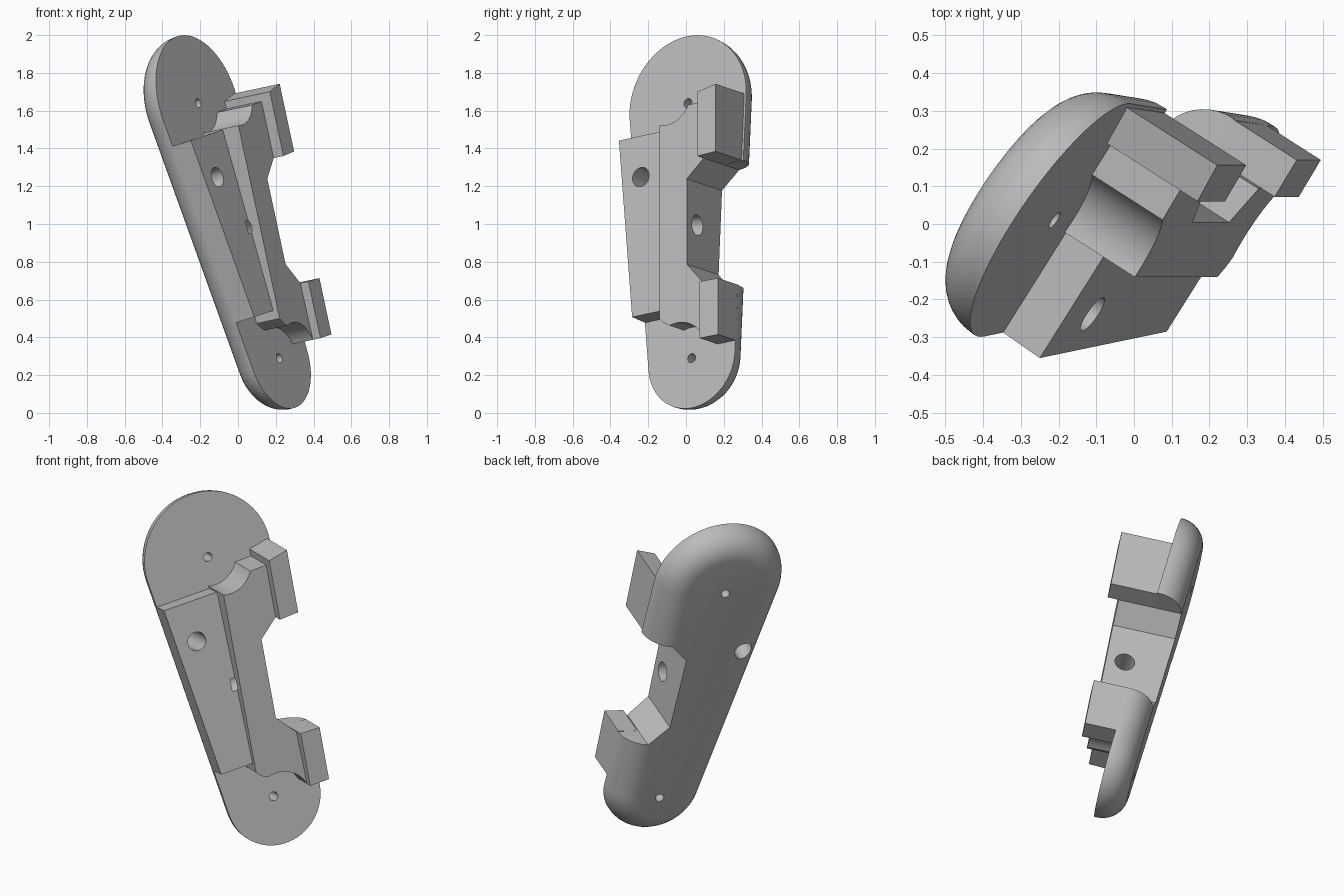
import bpy, bmesh
from math import sin, cos, asin, pi, radians
from mathutils import Matrix, Vector

cube = bpy.data.objects.get("Cube")
if cube:
    bpy.data.objects.remove(cube, do_unlink=True)

grey = bpy.data.materials.new("light_grey")
grey.use_nodes = True
grey.diffuse_color = (0.5, 0.5, 0.5, 1)
grey.node_tree.nodes["Principled BSDF"].inputs["Base Color"].default_value = (0.5, 0.5, 0.5, 1)

# Tilted frames: local x across, y along the arm, z out of the front face
ORIGIN = Vector((-0.21, 0.01, 1.64))


def frame(along, out):
    y = Vector(along).normalized()
    x = y.cross(Vector(out)).normalized()
    z = x.cross(y)
    m = Matrix((x, y, z)).transposed().to_4x4()
    m.translation = ORIGIN
    return m


PLATE = frame((-0.303, -0.014, 0.953), (0.795, -0.553, 0.245))
BLOCK = frame((-0.209, 0, 0.978), (0.83, -0.53, 0.177))
TO_PLATE = PLATE.inverted() @ BLOCK
R_TOP, R_LOW, LENGTH = 0.371, 0.275, 1.417
SLOPE = asin((R_TOP - R_LOW) / LENGTH)


def loft(name, rings, matrix):
    """Skin a stack of equal rings and cap both ends."""
    bm = bmesh.new()
    loops = [[bm.verts.new(matrix @ Vector(p)) for p in ring] for ring in rings]
    n = len(loops[0])
    for low, high in zip(loops, loops[1:]):
        for i in range(n):
            j = (i + 1) % n
            bm.faces.new((low[i], low[j], high[j], high[i]))
    bm.faces.new(loops[0][::-1])
    bm.faces.new(loops[-1])
    bmesh.ops.recalc_face_normals(bm, faces=bm.faces)
    mesh = bpy.data.meshes.new(name)
    bm.to_mesh(mesh)
    bm.free()
    mesh.materials.append(grey)
    obj = bpy.data.objects.new(name, mesh)
    bpy.context.collection.objects.link(obj)
    return obj


def prism(name, pts, z0, z1, matrix):
    return loft(name, [[(x, y, z) for x, y in pts] for z in (z0, z1)], matrix)


def on_plate(x, y):
    """Height in the block frame at which a column meets the plate face."""
    z_axis = TO_PLATE.col[2].z
    return (-0.01 - (TO_PLATE @ Vector((x, y, 0))).z) / z_axis


def pad(name, pts, top):
    return loft(name, [[(x, y, on_plate(x, y)) for x, y in pts],
                       [(x, y, top) for x, y in pts]], BLOCK)


def arc(cx, cy, r, start, end, steps):
    return [(cx + r * cos(start + (end - start) * i / steps),
             cy + r * sin(start + (end - start) * i / steps)) for i in range(steps + 1)]


def outline(inset):
    return (arc(0, 0, R_TOP - inset, -SLOPE, pi + SLOPE, 40)
            + arc(0, -LENGTH, R_LOW - inset, pi + SLOPE, 2 * pi - SLOPE, 36))


def edge_x(y):
    return -(R_TOP / cos(SLOPE) + y * sin(SLOPE))


# Back plate with a rounded rear edge
WALL, FILLET = 0.01, 0.145
rings = [[(x, y, 0) for x, y in outline(0)]]
for i in range(11):
    t = i / 10 * pi / 2
    rings.append([(x, y, -WALL - FILLET * sin(t))
                  for x, y in outline(FILLET * (1 - cos(t)))])
plate = loft("back_plate", rings, PLATE)

# Low pad flush with the plate's edge
TOP, LOW = -0.172, -1.165
side = prism("side_pad", [(edge_x(TOP), TOP), (edge_x(LOW), LOW), (-0.09, LOW), (-0.03, TOP)],
             -0.005, 0.122, PLATE)

# Raised centre block, with round clearances for the screws
NOTCH = [(0.245, -0.368), (0.14, -0.468), (0.14, -0.93), (0.245, -1.045)]
centre = pad("centre_block",
             arc(0, 0, 0.163, radians(-101), radians(-25), 12)
             + [(0.25, -0.06)] + NOTCH
             + arc(0.09, -1.41, 0.17, radians(20), radians(110), 14)
             + [(0, -1.235), (-0.031, -1.205)], 0.235)

# Two side prongs
upper = pad("upper_prong", [(0.245, -0.368), (0.358, -0.356), (0.358, 0.01), (0.245, -0.02)], 0.298)
lower = pad("lower_prong", [(0.25, -1.045), (0.365, -1.04), (0.365, -1.345), (0.25, -1.352)], 0.283)

# Cutters
notch = prism("notch_cutter", NOTCH + [(0.6, -1.04), (0.6, -0.34)], -0.5, 0.6, BLOCK)


def drill(name, x, y, r):
    return prism(name, arc(x, y, r, 0, 2 * pi * 31 / 32, 31), -0.5, 0.6, PLATE)


top_hole = drill("top_screw_cutter", 0, 0, 0.025)
low_hole = drill("low_screw_cutter", 0, -LENGTH, 0.025)
wide_hole = drill("wide_hole_cutter", -0.225, -0.40, 0.053)
circle = arc(-0.7, 0.13, 0.055, 0, 2 * pi * 31 / 32, 31)
cross_hole = loft("cross_hole_cutter", [[(x, y, z) for y, z in circle] for x in (-0.06, 0.3)], BLOCK)


def cut(obj, cutters):
    for c in cutters:
        mod = obj.modifiers.new(c.name, 'BOOLEAN')
        mod.operation, mod.solver, mod.object = 'DIFFERENCE', 'EXACT', c
    graph = bpy.context.evaluated_depsgraph_get()
    mesh = bpy.data.meshes.new_from_object(obj.evaluated_get(graph))
    obj.modifiers.clear()
    obj.data = mesh


cut(plate, [notch, top_hole, low_hole, wide_hole])
cut(side, [wide_hole, cross_hole])
cut(centre, [cross_hole])
for c in (notch, top_hole, low_hole, wide_hole, cross_hole):
    bpy.data.objects.remove(c, do_unlink=True)

# Smooth the rounded surfaces, keep the edges crisp
bpy.ops.object.select_all(action='DESELECT')
for part in (plate, side, centre, upper, lower):
    part.select_set(True)
bpy.context.view_layer.objects.active = plate
bpy.ops.object.shade_smooth_by_angle(angle=radians(30))
